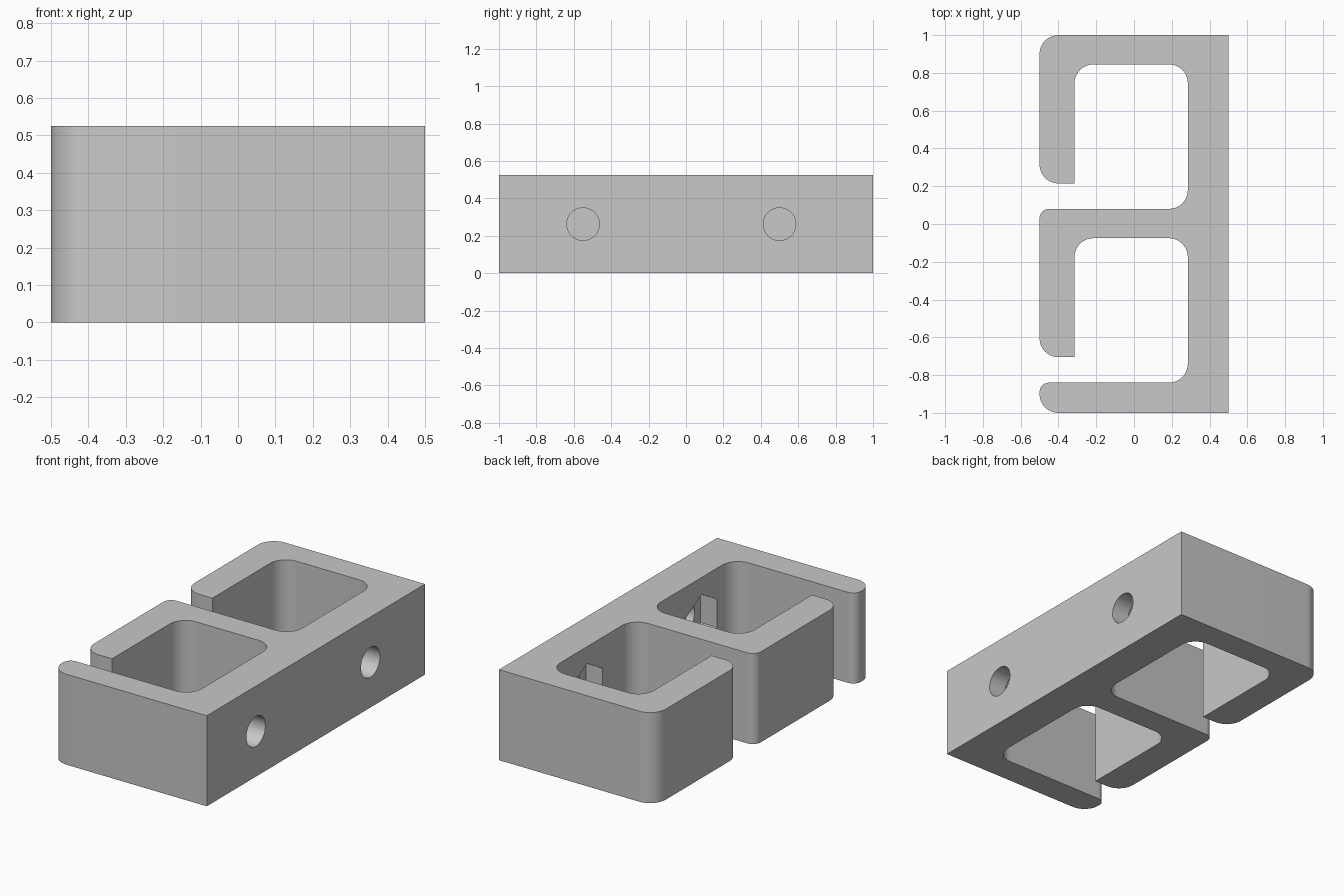
import bpy, bmesh, math
from mathutils import Vector, Matrix

cube = bpy.data.objects.get("Cube")
if cube:
    bpy.data.objects.remove(cube, do_unlink=True)

HEIGHT = 0.525
WALL = 0.285              # inner face of the thick mounting wall
HOLE_Z = HEIGHT / 2
R, TIP = 0.1, 0.05        # fillet radii

grey = bpy.data.materials.new("light grey plastic")
grey.use_nodes = True
grey.diffuse_color = (0.58, 0.58, 0.58, 1)
grey.node_tree.nodes["Principled BSDF"].inputs["Base Color"].default_value = (0.58, 0.58, 0.58, 1)


def rounded(corners, steps=10):
    """Outline with a circular fillet at each right-angled (x, y, radius) corner."""
    pts = []
    for i, (x, y, r) in enumerate(corners):
        p = Vector((x, y))
        if r == 0:
            pts.append(p)
            continue
        before = (Vector(corners[i - 1][:2]) - p).normalized()
        after = (Vector(corners[(i + 1) % len(corners)][:2]) - p).normalized()
        centre = p + (before + after) * r
        for s in range(steps + 1):
            a = math.pi / 2 * s / steps
            pts.append(centre - after * r * math.cos(a) - before * r * math.sin(a))
    return pts


def make_object(name, bm):
    bmesh.ops.recalc_face_normals(bm, faces=bm.faces)
    mesh = bpy.data.meshes.new(name)
    bm.to_mesh(mesh)
    bm.free()
    mesh.materials.append(grey)
    obj = bpy.data.objects.new(name, mesh)
    bpy.context.collection.objects.link(obj)
    return obj


def rod(name, sides, radius, x0, x1, y):
    """Prism along x with a corner pointing up."""
    bm = bmesh.new()
    m = Matrix.Translation(((x0 + x1) / 2, y, HOLE_Z)) @ Matrix.Rotation(math.pi / 2, 4, 'Y')
    bmesh.ops.create_cone(bm, cap_ends=True, segments=sides, radius1=radius,
                          radius2=radius, depth=x1 - x0, matrix=m)
    # orient so that a corner, not a flat, is at the top
    top = max(v.co.z for v in bm.verts) - HOLE_Z
    if top < radius * 0.999:
        bmesh.ops.rotate(bm, verts=bm.verts, cent=(0, y, HOLE_Z),
                         matrix=Matrix.Rotation(math.pi / sides, 3, 'X'))
    obj = make_object(name, bm)
    obj.hide_render = True
    return obj


# Bracket: two hooked cells on a thick mounting wall
outline = rounded([
    (0.5, -1, 0), (0.5, 1, 0),
    (-0.5, 1, R), (-0.5, 0.215, R), (-0.315, 0.215, 0), (-0.315, 0.845, R),
    (WALL, 0.845, R), (WALL, 0.08, R), (-0.5, 0.08, TIP),
    (-0.5, -0.705, R), (-0.315, -0.705, 0), (-0.315, -0.075, R),
    (WALL, -0.075, R), (WALL, -0.84, R), (-0.5, -0.84, TIP), (-0.5, -1, R),
])
bm = bmesh.new()
face = bm.faces.new([bm.verts.new((p.x, p.y, 0)) for p in outline])
ext = bmesh.ops.extrude_face_region(bm, geom=[face], use_keep_orig=True)
bmesh.ops.translate(bm, vec=(0, 0, HEIGHT),
                    verts=[g for g in ext["geom"] if isinstance(g, bmesh.types.BMVert)])
bracket = make_object("bracket", bm)
bpy.context.view_layer.objects.active = bracket
bracket.select_set(True)

# Screw holes with hexagonal nut pockets on the inside of the wall
for y in (-0.55, 0.5):
    for cutter in (rod("screw_hole_cutter", 48, 0.087, 0.25, 0.6, y),
                   rod("nut_pocket_cutter", 6, 0.164, 0.2, WALL + 0.106, y)):
        mod = bracket.modifiers.new("cut", 'BOOLEAN')
        mod.operation = 'DIFFERENCE'
        mod.solver = 'EXACT'
        mod.object = cutter
        bpy.ops.object.modifier_apply(modifier=mod.name)
        bpy.data.objects.remove(cutter, do_unlink=True)

bpy.ops.object.select_all(action='DESELECT')
bracket.select_set(True)
bpy.ops.object.shade_smooth_by_angle(angle=math.radians(30))
